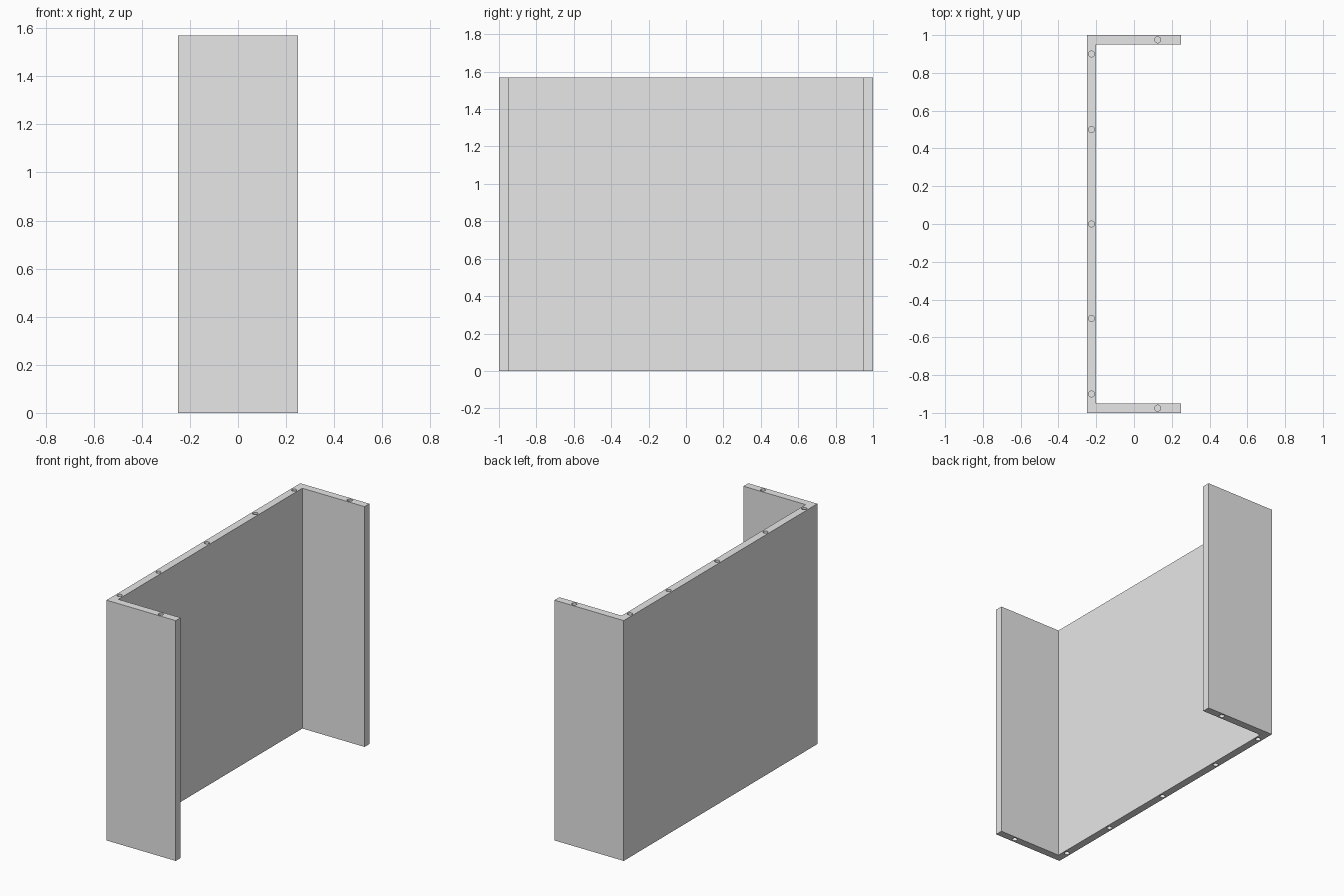
import bpy
import bmesh
from mathutils import Matrix

cube = bpy.data.objects.get("Cube")
if cube:
    bpy.data.objects.remove(cube, do_unlink=True)

HALF_X, HALF_Y, HEIGHT, WALL = 0.25, 1.0, 1.57, 0.05
HOLE_RADIUS, HOLE_DEPTH = 0.016, 0.1

grey = bpy.data.materials.new("light grey")
grey.use_nodes = True
colour = (0.8, 0.8, 0.8, 1)
grey.diffuse_color = colour
grey.node_tree.nodes["Principled BSDF"].inputs["Base Color"].default_value = colour


def add_object(name, bm):
    bmesh.ops.recalc_face_normals(bm, faces=bm.faces)
    mesh = bpy.data.meshes.new(name)
    bm.to_mesh(mesh)
    bm.free()
    mesh.materials.append(grey)
    obj = bpy.data.objects.new(name, mesh)
    bpy.context.collection.objects.link(obj)
    return obj


# U-shaped panel: long wall with a return wing at each end
inner_x, inner_y = -HALF_X + WALL, HALF_Y - WALL
half = [(-HALF_X, HALF_Y), (HALF_X, HALF_Y), (HALF_X, inner_y), (inner_x, inner_y)]
outline = half + [(x, -y) for x, y in reversed(half)]
bm = bmesh.new()
base = bm.faces.new([bm.verts.new((x, y, 0)) for x, y in outline])
top = bmesh.ops.extrude_face_region(bm, geom=[base])["geom"]
bmesh.ops.translate(bm, vec=(0, 0, HEIGHT),
                    verts=[g for g in top if isinstance(g, bmesh.types.BMVert)])
panel = add_object("u_panel", bm)

# Dowel holes in the top and bottom edges
holes = [(-HALF_X + WALL / 2, y) for y in (-0.9, -0.5, 0, 0.5, 0.9)]
holes += [(0.125, s * (HALF_Y - WALL / 2)) for s in (-1, 1)]
bm = bmesh.new()
for x, y in holes:
    for z in (0, HEIGHT):
        bmesh.ops.create_cone(bm, cap_ends=True, segments=24, radius1=HOLE_RADIUS,
                              radius2=HOLE_RADIUS, depth=2 * HOLE_DEPTH,
                              matrix=Matrix.Translation((x, y, z)))
cutter = add_object("dowel_hole_cutter", bm)
cutter.hide_render = True

cut = panel.modifiers.new("dowel_holes", 'BOOLEAN')
cut.operation = 'DIFFERENCE'
cut.solver = 'EXACT'
cut.object = cutter
bpy.ops.object.select_all(action='DESELECT')
panel.select_set(True)
bpy.context.view_layer.objects.active = panel
bpy.ops.object.modifier_apply(modifier=cut.name)
bpy.data.objects.remove(cutter, do_unlink=True)

# Round hole walls, crisp panel edges
bpy.ops.object.shade_smooth_by_angle()
